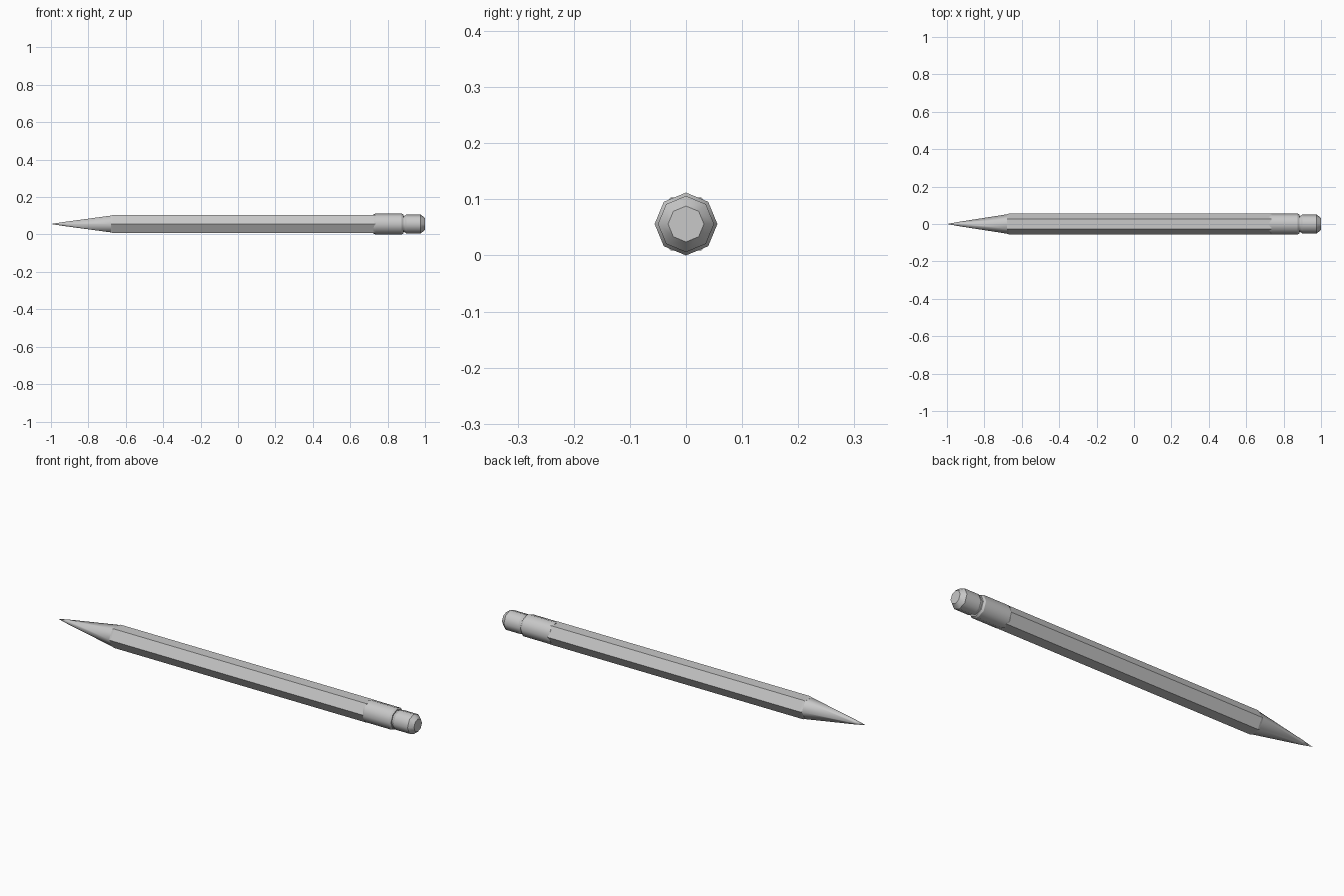
import bpy
import bmesh
import math

if "Cube" in bpy.data.objects:
    bpy.data.objects.remove(bpy.data.objects["Cube"])

AXIS_Z = 0.056  # height of the pencil's centre line

grey = bpy.data.materials.new("plain_grey")
grey.diffuse_color = (0.58, 0.58, 0.58, 1.0)
grey.use_nodes = True
grey.node_tree.nodes["Principled BSDF"].inputs["Base Color"].default_value = grey.diffuse_color


def turned(name, sides, profile, smooth):
    """Sweep an (x, radius) profile about the pencil axis with few sides.
    Ring edges stay crisp; lengthwise edges are softened if smooth is True."""
    bm = bmesh.new()
    rings = []
    for x, r in profile:
        if r == 0:
            rings.append([bm.verts.new((x, 0, AXIS_Z))] * sides)
        else:
            rings.append([bm.verts.new((x, r * math.cos(a), AXIS_Z + r * math.sin(a)))
                          for a in (2 * math.pi * i / sides for i in range(sides))])
    for a, b in zip(rings, rings[1:]):
        for i in range(sides):
            j = (i + 1) % sides
            corners = list(dict.fromkeys((a[i], a[j], b[j], b[i])))
            bm.faces.new(corners).smooth = smooth
    # flat caps on open ends
    for ring in (rings[0], rings[-1]):
        if len(set(ring)) > 2:
            bm.faces.new(ring)
    bmesh.ops.recalc_face_normals(bm, faces=bm.faces)
    for ring in rings[1:-1] if name == "ferrule" else rings:
        for i in range(sides):
            e = bm.edges.get((ring[i], ring[(i + 1) % sides])) if ring[0] != ring[1] else None
            if e:
                e.smooth = False
    mesh = bpy.data.meshes.new(name)
    bm.to_mesh(mesh)
    bm.free()
    mesh.materials.append(grey)
    obj = bpy.data.objects.new(name, mesh)
    bpy.context.collection.objects.link(obj)
    return obj


# sharpened cone with a slightly blunter lead at the tip
turned("sharpened_tip", 6, [(-1.0, 0), (-0.94, 0.011), (-0.678, 0.052)], True)

# hexagonal barrel with a tiny chamfer at the sharpened end
turned("barrel", 6, [(-0.68, 0.052), (-0.67, 0.055), (0.735, 0.055)], False)

# eight-sided ferrule with chamfered rims
turned("ferrule", 8, [(0.725, 0.052), (0.735, 0.056), (0.875, 0.056), (0.885, 0.050)], True)

# narrow neck between ferrule and eraser
turned("neck", 8, [(0.88, 0.044), (0.90, 0.044)], True)

# eraser with a chamfered end
turned("eraser", 8, [(0.89, 0.044), (0.90, 0.050), (0.977, 0.050), (1.0, 0.032)], True)
